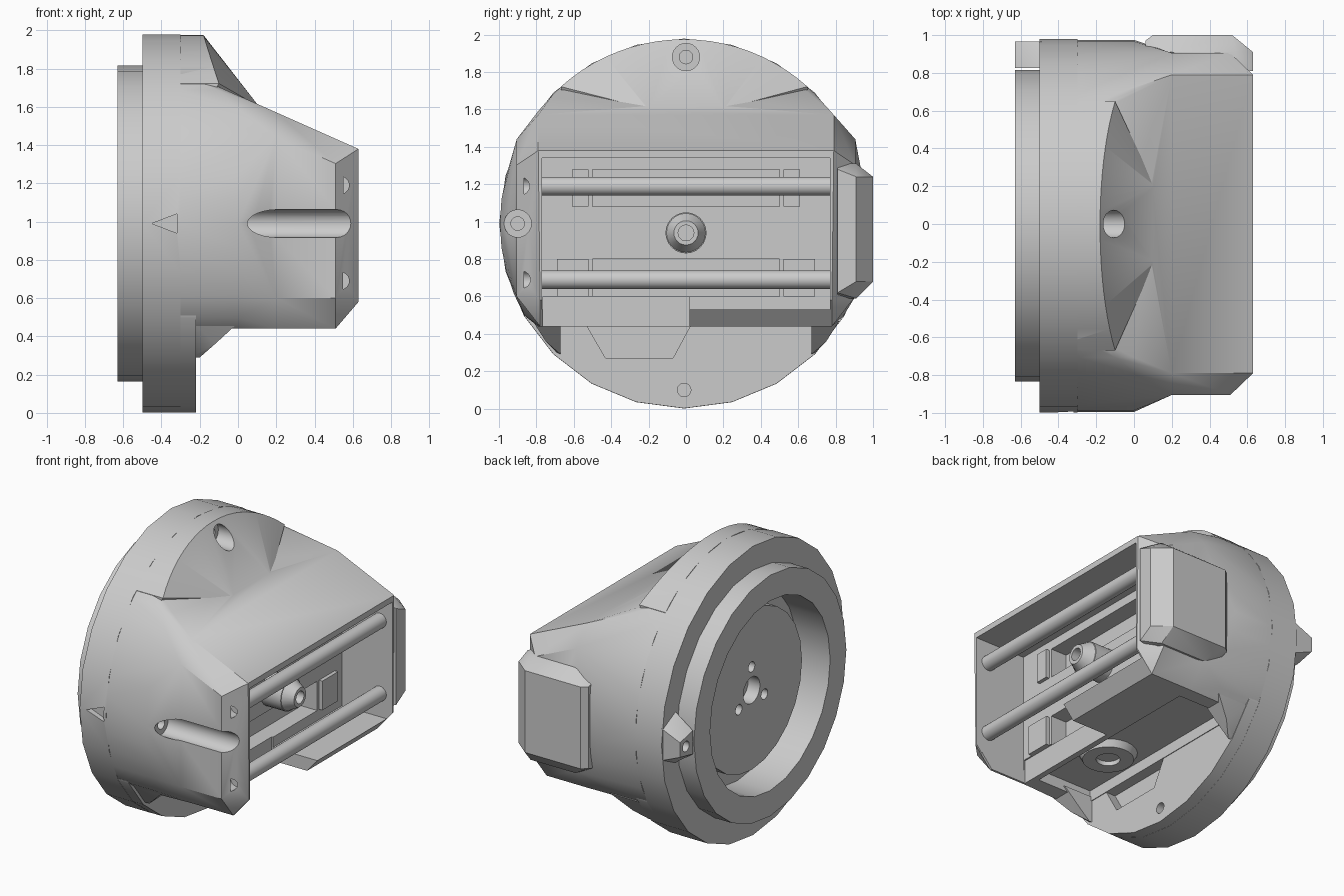
import bpy, bmesh, math
from mathutils import Matrix, Vector

if "Cube" in bpy.data.objects:
    bpy.data.objects.remove(bpy.data.objects["Cube"])

grey = bpy.data.materials.new("plain grey")
grey.use_nodes = True
COLOUR = (0.6, 0.6, 0.6, 1)
grey.diffuse_color = COLOUR
grey.node_tree.nodes["Principled BSDF"].inputs["Base Color"].default_value = COLOUR

CY, CZ = -0.01, 0.99   # main axis
R = 0.985              # housing radius


def finish(name, bm):
    bmesh.ops.recalc_face_normals(bm, faces=bm.faces)
    me = bpy.data.meshes.new(name)
    bm.to_mesh(me)
    bm.free()
    me.materials.append(grey)
    ob = bpy.data.objects.new(name, me)
    bpy.context.collection.objects.link(ob)
    return ob


def hull(name, pts):
    bm = bmesh.new()
    for p in pts:
        bm.verts.new(p)
    res = bmesh.ops.convex_hull(bm, input=bm.verts)
    loose = {g for g in res["geom_interior"] + res["geom_unused"] if isinstance(g, bmesh.types.BMVert)}
    bmesh.ops.delete(bm, geom=list(loose), context="VERTS")
    bmesh.ops.dissolve_limit(bm, angle_limit=0.01, verts=bm.verts, edges=bm.edges)
    return finish(name, bm)


def box(name, x, y, z):
    return hull(name, [(a, b, c) for a in x for b in y for c in z])


def rod(name, start, end, r1, r2=None, n=24):
    a, b = Vector(start), Vector(end)
    bm = bmesh.new()
    rot = (b - a).to_track_quat("Z", "Y").to_matrix().to_4x4()
    bmesh.ops.create_cone(bm, cap_ends=True, segments=n, radius1=r1, radius2=r1 if r2 is None else r2,
                          depth=(b - a).length, matrix=Matrix.Translation((a + b) / 2) @ rot)
    return finish(name, bm)


def combine(ob, other, op="DIFFERENCE"):
    mod = ob.modifiers.new(op.lower(), "BOOLEAN")
    mod.operation, mod.object, mod.solver = op, other, "EXACT"
    bpy.ops.object.select_all(action="DESELECT")
    bpy.context.view_layer.objects.active = ob
    ob.select_set(True)
    bpy.ops.object.modifier_apply(modifier=mod.name)
    bpy.data.objects.remove(other)


def ring(x, r, n=24):
    return [(x, CY + r * math.sin(i * math.tau / n), CZ + r * math.cos(i * math.tau / n)) for i in range(n)]


def slope(x):
    return 1.38 + (0.63 - x) * 0.444


# Mounting disc with pointer mark
disc = rod("mounting_disc", (-0.5, CY, CZ), (-0.3, CY, CZ), R + 0.004)
combine(disc, hull("pointer", [(x, y, z) for y in (-1.05, -0.96)
                               for x, z in ((-0.45, 0.99), (-0.32, 1.04), (-0.32, 0.94))]))

# Lower front plate with trapezoid notch
chord = math.sqrt(R * R - 0.48 ** 2)
plate = hull("lower_plate", [(x, y, z) for x in (-0.31, -0.22) for _, y, z in
                             [p for p in ring(x, R + 0.003) if p[2] < 0.51]
                             + [(x, CY - chord, 0.51), (x, CY + chord, 0.51)]])
combine(plate, hull("notch", [(x, y, z) for x in (-0.29, -0.1)
                              for y, z in ((-0.58, 0.53), (-0.43, 0.27), (-0.07, 0.27), (0.07, 0.53))]))
combine(plate, rod("lower_hole", (-0.29, -0.01, 0.1), (0, -0.01, 0.1), 0.036))

# Rear flange with stepped round recess
flange = rod("rear_flange", (-0.63, CY, CZ), (-0.48, CY, CZ), 0.825)
for part in (flange, disc):
    combine(part, rod("bore", (-0.8, CY, CZ), (-0.38, CY, CZ), 0.65))
hub = rod("hub_plate", (-0.49, CY, CZ), (-0.36, CY, CZ), 0.545)
combine(hub, rod("centre_hole", (-0.8, CY, CZ), (-0.4, CY, CZ), 0.09))
for k in range(3):
    a = math.radians(120 * k)
    y, z = CY + 0.16 * math.sin(a), CZ + 0.16 * math.cos(a)
    combine(hub, rod("small_hole", (-0.8, y, z), (-0.4, y, z), 0.035))

# Locating tab on the rim, narrowing to the rear
tab = hull("rim_tab", [(x, y, CZ + s * w) for s in (-1, 1) for x, y, w in (
    (-0.63, 0.825, 0.08), (-0.63, 0.965, 0.05), (-0.49, 0.825, 0.18), (-0.49, 0.965, 0.11))])
combine(tab, rod("tab_hole", (-0.7, 0.9, CZ), (-0.52, 0.9, CZ), 0.035))

# Housing: round shoulder, box nose and top scoop
shoulder = [(x, y, max(0.44, min(z, slope(x)))) for x in (-0.3, -0.2, -0.1, 0) for _, y, z in ring(x, R, 48)]
nose = []
for x, low in ((0.2, 0.44), (0.51, 0.44), (0.63, 0.58)):
    for s in (-1, 1):
        nose += [(x, s * 0.79, slope(x)), (x, s * 0.78, low)]
        if x < 0.6:
            nose += [(x, s * 0.905, z) for z in (0.6, slope(x) - 0.13)]
mid = [p for p in nose if p[0] == 0.2]
housing = hull("housing", shoulder + mid)
combine(housing, hull("nose", nose), "UNION")
dome = [(0.11, s * 0.2, slope(0.13)) for s in (-1, 1)]
for i in range(-10, 11):
    a = math.radians(i * 4.2)
    y, z = CY + R * math.sin(a), CZ + R * math.cos(a)
    dome += [(-0.3, y, z), (-0.18 + 0.08 * (i / 10) ** 2, y, z), (-0.28, y, z - 0.3)]
combine(housing, hull("dome", dome), "UNION")

# Openings in the housing
for cutter in (
    box("pocket", (0.25, 0.8), (-0.77, 0.77), (0.53, 1.34)),
    box("lower_pocket", (0.24, 0.8), (-0.765, 0.02), (0.3, 0.6)),
    box("underside", (-0.215, 0.2), (-0.68, 0.68), (0.3, 0.515)),
    box("upper_slot", (0.13, 0.3), (-0.5, 0.5), (1.08, 1.28)),
    box("lower_slot", (0.13, 0.3), (-0.5, 0.5), (0.6, 0.8)),
    rod("side_bore", (0.05, -0.9, CZ), (0.8, -0.9, CZ), 0.073),
    rod("side_screw_hole", (0, -0.9, CZ), (0.2, -0.9, CZ), 0.036),
    rod("top_bore", (-0.2, 0, 1.88), (0.3, 0, 1.88), 0.073),
    rod("top_screw_hole", (-0.28, 0, 1.88), (0, 0, 1.88), 0.036),
    rod("upper_rod_hole", (0.535, -0.865, 1.19), (0.535, -0.7, 1.19), 0.046),
    rod("lower_rod_hole", (0.535, -0.865, 0.69), (0.535, -0.7, 0.69), 0.046),
):
    combine(housing, cutter)

# Guide rods and slot end blocks
for label, z, lo, hi, end in (("upper", 1.19, 1.08, 1.28, 0.61), ("lower", 0.69, 0.6, 0.8, 0.69)):
    rod(label + "_guide_rod", (0.535, -0.78, z), (0.535, 0.78, z), 0.05)
    for side, s in (("right", -1), ("left", 1)):
        box(f"{label}_{side}_slot_block", (0.2, 0.275), (s * 0.52, s * end), (lo, hi))

# Central nozzle with bore
nozzle = rod("nozzle", (0.2, 0, 0.94), (0.4, 0, 0.94), 0.11)
combine(nozzle, rod("nozzle_tip", (0.39, 0, 0.94), (0.47, 0, 0.94), 0.11, 0.065), "UNION")
combine(nozzle, rod("nozzle_bore", (0.3, 0, 0.94), (0.6, 0, 0.94), 0.042))

# Round boss under the housing
boss = rod("underside_boss", (0, -0.25, 0.53), (0, -0.25, 0.47), 0.19, 0.16)
combine(boss, rod("boss_bore", (0, -0.25, 0.5), (0, -0.25, 0.4), 0.075))

# Skirts beside the underside recess
for side, s in (("right", -1), ("left", 1)):
    hull(side + "_skirt", [(x, s * y, z) for x, y, z in (
        (-0.23, 0.69, 0.3), (-0.2, 0.69, 0.3), (-0.12, 0.75, 0.36), (0, 0.82, 0.47), (-0.23, 0.82, 0.47),
        (-0.23, 0.67, 0.29), (-0.2, 0.67, 0.29), (-0.12, 0.67, 0.36), (0, 0.67, 0.47), (-0.23, 0.67, 0.47))])

# Chamfered block on the side
hull("side_block", [(x, y, z) for x, y, lo, hi in (
    (0.06, 0.9, 0.66, 1.26), (0.06, 0.97, 0.68, 1.24), (0.1, 1.0, 0.68, 1.24), (0.52, 1.0, 0.68, 1.24),
    (0.63, 0.91, 0.68, 1.24), (0.63, 0.81, 0.62, 1.28), (0.54, 0.81, 0.59, 1.31), (0.54, 0.91, 0.59, 1.31),
    (0.2, 0.91, 0.59, 1.31)) for z in (lo, hi)])

# Smooth the shallow facets, keep real edges sharp
bpy.ops.object.select_all(action="DESELECT")
for ob in bpy.context.scene.objects:
    if ob.type == "MESH":
        ob.select_set(True)
        bpy.context.view_layer.objects.active = ob
bpy.ops.object.shade_smooth_by_angle(angle=math.radians(30))
